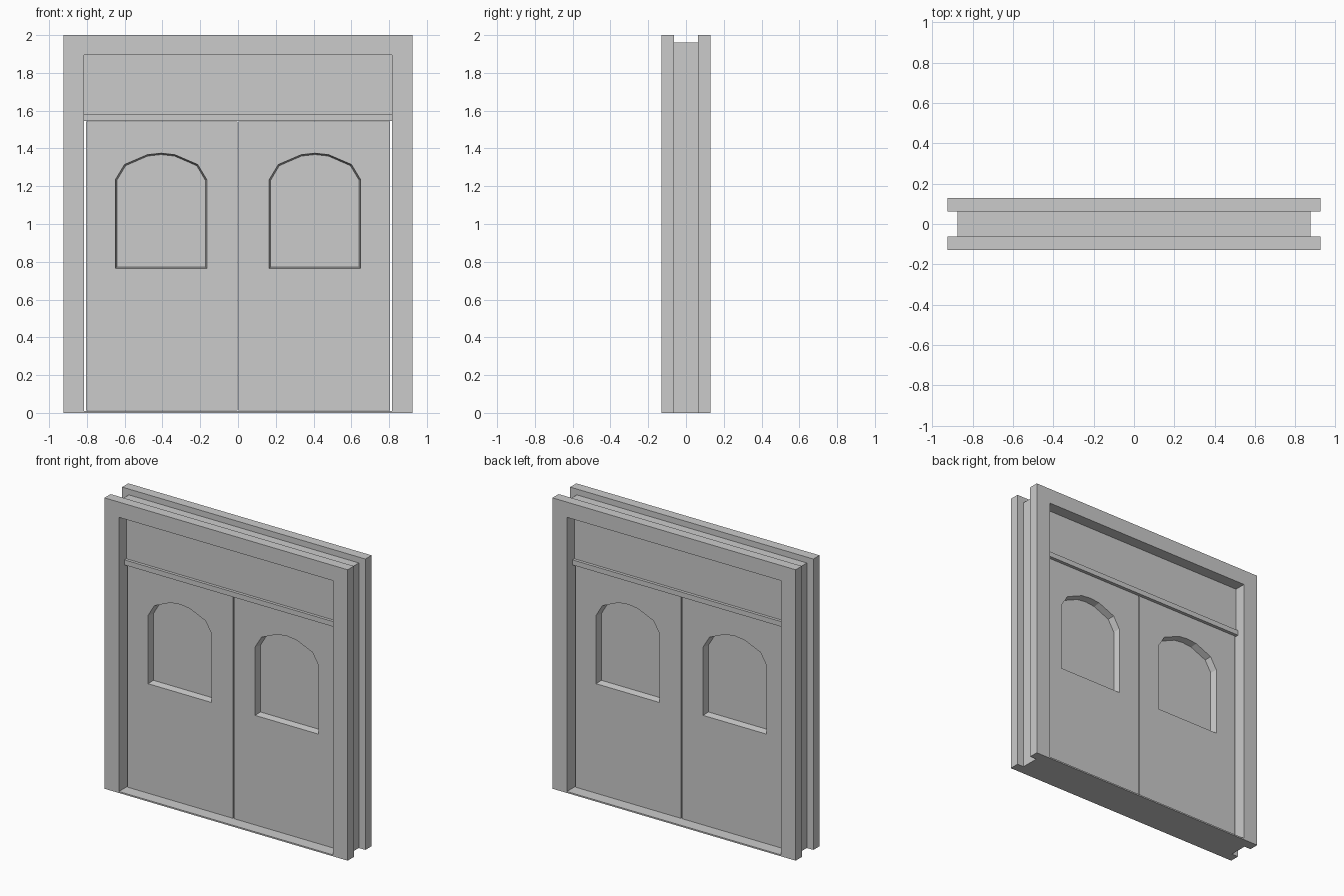
import bpy, bmesh

if "Cube" in bpy.data.objects:
    bpy.data.objects.remove(bpy.data.objects["Cube"])


def finish(name, bm, mirror=False):
    bmesh.ops.recalc_face_normals(bm, faces=bm.faces[:])
    me = bpy.data.meshes.new(name)
    bm.to_mesh(me)
    bm.free()
    ob = bpy.data.objects.new(name, me)
    bpy.context.collection.objects.link(ob)
    if mirror:
        ob.modifiers.new("Mirror", 'MIRROR').use_mirror_merge = False
    return ob


def loop(bm, pts, y):
    return [bm.verts.new((x, y, z)) for x, z in pts]


def bridge(bm, a, b):
    n = len(a)
    for i in range(n):
        j = (i + 1) % n
        bm.faces.new((a[i], a[j], b[j], b[i]))


def prism(name, pts, y0, y1, mirror=False):
    bm = bmesh.new()
    a, b = loop(bm, pts, y0), loop(bm, pts, y1)
    bm.faces.new(a)
    bm.faces.new(b)
    bridge(bm, a, b)
    return finish(name, bm, mirror)


def rect(x0, x1, z0, z1):
    return [(x0, z0), (x1, z0), (x1, z1), (x0, z1)]


def portal(xo, top, xi=0.815, head=1.895):
    return [(-xo, 0), (-xi, 0), (-xi, head), (xi, head),
            (xi, 0), (xo, 0), (xo, top), (-xo, top)]


# Door frame: wide casings on both faces, narrower jamb between them
prism("front_casing", portal(0.925, 2.0), -0.13, -0.063)
prism("back_casing", portal(0.925, 2.0), 0.063, 0.13)
prism("jamb", portal(0.875, 1.96), -0.063, 0.063)

# Threshold, overhead panel and transom bar
prism("threshold", rect(-0.815, 0.815, 0, 0.01), -0.13, 0.13)
prism("overhead_panel", rect(-0.815, 0.815, 1.58, 1.895), -0.05, 0.05)
prism("transom_bar", rect(-0.815, 0.815, 1.545, 1.58), -0.07, 0.07)

# Arched window outline, as half profile around its centre
CX = 0.407
half = [(0.242, 0.765), (0.242, 1.235), (0.194, 1.315), (0.073, 1.367)]


def arch(inset):
    k = 1 - inset / 0.242
    right = [(x * k, 1.07 + (z - 1.07) * (1 - inset / 0.305)) for x, z in half]
    top = [(0, 1.375 - inset)]
    left = [(-x, z) for x, z in reversed(right)]
    return [(CX + x, z) for x, z in right + top + left]


# Door leaves with a window hole tapering toward the middle
D = 0.05
bm = bmesh.new()
outline = rect(0.003, 0.805, 0.012, 1.543)
outer = [loop(bm, outline, y) for y in (-D, D)]
hole = [loop(bm, arch(i), y) for i, y in ((0, -D), (0.008, 0), (0, D))]
bridge(bm, *outer)
bridge(bm, hole[0], hole[1])
bridge(bm, hole[1], hole[2])
for o, h in ((outer[0], hole[0]), (outer[1], hole[2])):
    edges = [bm.edges.get((l[i - 1], l[i])) for l in (o, h) for i in range(len(l))]
    bmesh.ops.triangle_fill(bm, edges=edges, use_beauty=True)
finish("door_leaves", bm, True)

# Window panes set in the middle of the doors
prism("window_panes", arch(0.006), -0.003, 0.003, True)
